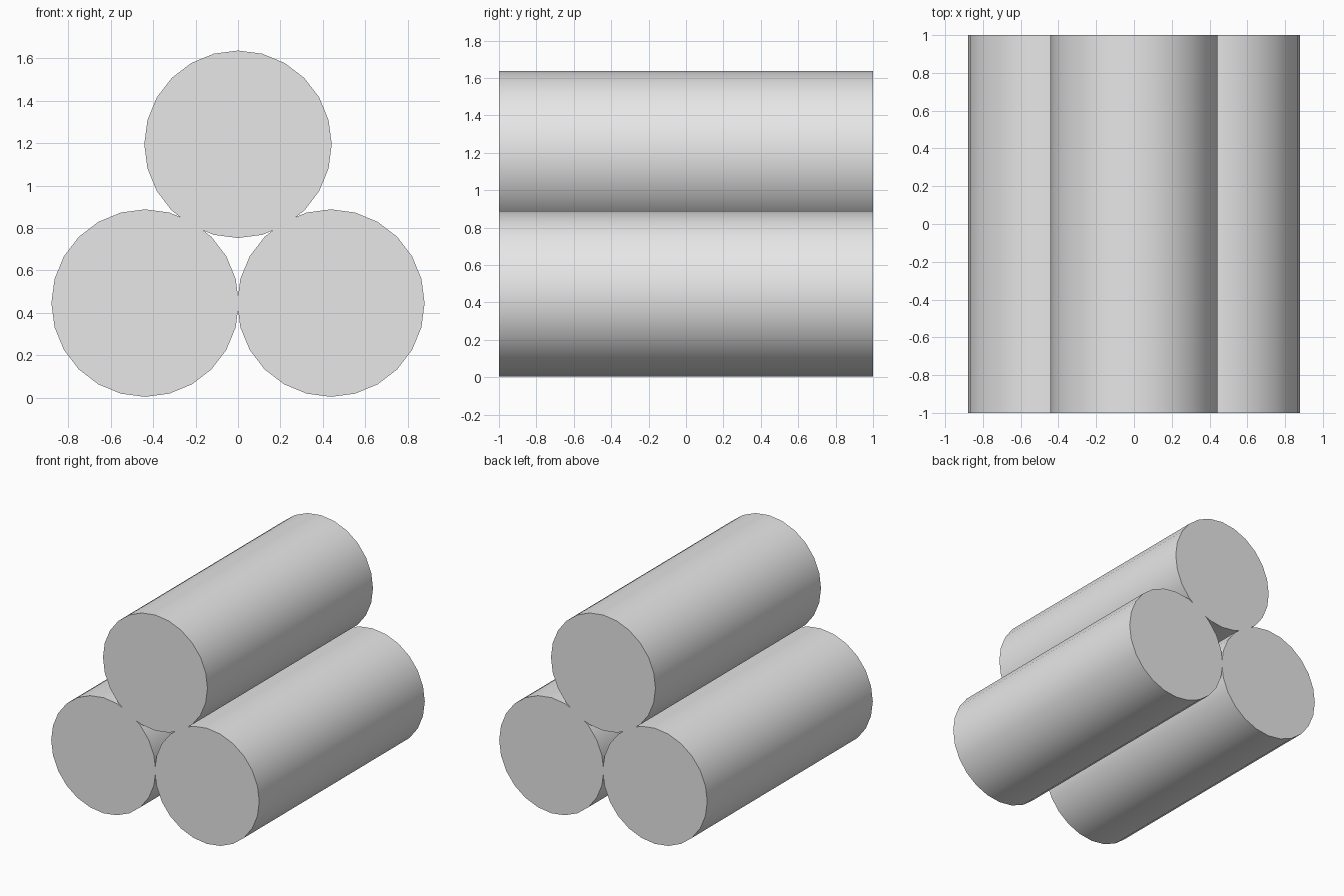
import bpy
import math

cube = bpy.data.objects.get("Cube")
if cube:
    bpy.data.objects.remove(cube, do_unlink=True)

RADIUS = 0.442
LENGTH = 2.0
SIDES = 24

# Single plain grey
grey = bpy.data.materials.new("light_grey")
colour = (0.8, 0.8, 0.8, 1.0)
grey.diffuse_color = colour
grey.use_nodes = True
grey.node_tree.nodes["Principled BSDF"].inputs["Base Color"].default_value = colour


def add_log(name, x, z):
    """Capped cylinder lying along y, with rounded side and flat ends."""
    bpy.ops.mesh.primitive_cylinder_add(
        vertices=SIDES, radius=RADIUS, depth=LENGTH,
        location=(x, 0, z), rotation=(math.pi / 2, 0, 0))
    log = bpy.context.object
    log.name = name
    log.data.materials.append(grey)
    bpy.ops.object.transform_apply(location=False, rotation=True, scale=True)
    bpy.ops.object.shade_smooth_by_angle(angle=math.radians(30))
    return log


# Two cylinders side by side with a third resting in the groove
base_z = RADIUS + 0.004
add_log("lower_left_cylinder", 0.438, base_z)
add_log("lower_right_cylinder", -0.438, base_z)
add_log("upper_cylinder", 0, base_z + 0.749)
